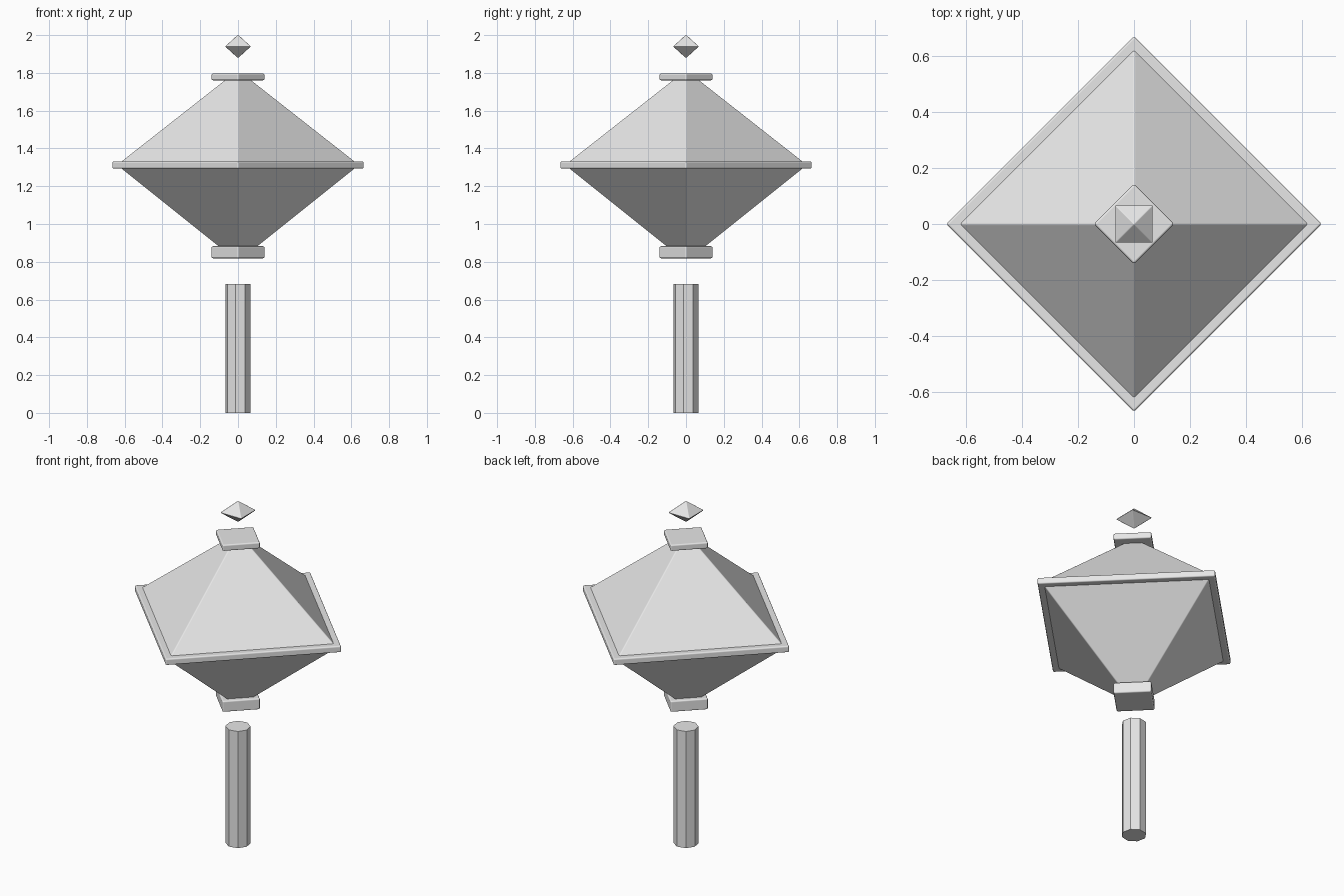
import bpy
import bmesh
from math import cos, sin, radians

# Remove the default cube
cube = bpy.data.objects.get("Cube")
if cube:
    bpy.data.objects.remove(cube, do_unlink=True)

# Single plain grey material
GREY = (0.8, 0.8, 0.8, 1.0)
grey = bpy.data.materials.new("light grey")
grey.use_nodes = True
grey.diffuse_color = GREY
for node in grey.node_tree.nodes:
    if node.type == 'BSDF_PRINCIPLED':
        node.inputs["Base Color"].default_value = GREY


def loft(name, sides, turn, rings, bevel):
    """Solid from (radius, height) rings of a regular polygon, edges rounded."""
    bm = bmesh.new()
    loops = []
    for radius, z in rings:
        loop = []
        for i in range(sides):
            a = radians(turn + 360 * i / sides)
            loop.append(bm.verts.new((radius * cos(a), radius * sin(a), z)))
        loops.append(loop)
    for low, high in zip(loops, loops[1:]):
        for i in range(sides):
            j = (i + 1) % sides
            bm.faces.new((low[i], low[j], high[j], high[i]))
    bm.faces.new(list(reversed(loops[0])))
    bm.faces.new(loops[-1])
    # Rings of zero radius collapse into points
    bmesh.ops.remove_doubles(bm, verts=bm.verts[:], dist=1e-5)
    bmesh.ops.recalc_face_normals(bm, faces=bm.faces[:])
    mesh = bpy.data.meshes.new(name)
    bm.to_mesh(mesh)
    bm.free()
    mesh.materials.append(grey)
    obj = bpy.data.objects.new(name, mesh)
    bpy.context.collection.objects.link(obj)
    for poly in mesh.polygons:
        poly.use_smooth = bevel > 0
    if bevel > 0:
        mod = obj.modifiers.new("rounded edges", 'BEVEL')
        mod.width = bevel
        mod.segments = 2
        mod.limit_method = 'ANGLE'
        mod.angle_limit = radians(20)
        mod.harden_normals = True
    return obj


def slab(name, radius, bottom, top, bevel):
    """Flat square plate with its corners on the axes."""
    return loft(name, 4, 0, [(radius, bottom), (radius, top)], bevel)


# Eight-sided handle pole
loft("handle_pole", 8, 34, [(0.067, 0.0), (0.067, 0.683)], 0.0)

# Double pyramid body
loft("body", 4, 0, [(0.09, 0.87), (0.643, 1.3125), (0.06, 1.77)], 0.006)

# Square plates around the body
slab("lower_collar", 0.143, 0.818, 0.883, 0.008)
slab("middle_band", 0.669, 1.293, 1.331, 0.008)
slab("upper_collar", 0.143, 1.76, 1.797, 0.008)

# Floating gem on top, turned to face the front
loft("top_gem", 4, 45, [(0, 1.878), (0.096, 1.94), (0, 2.002)], 0.003)
